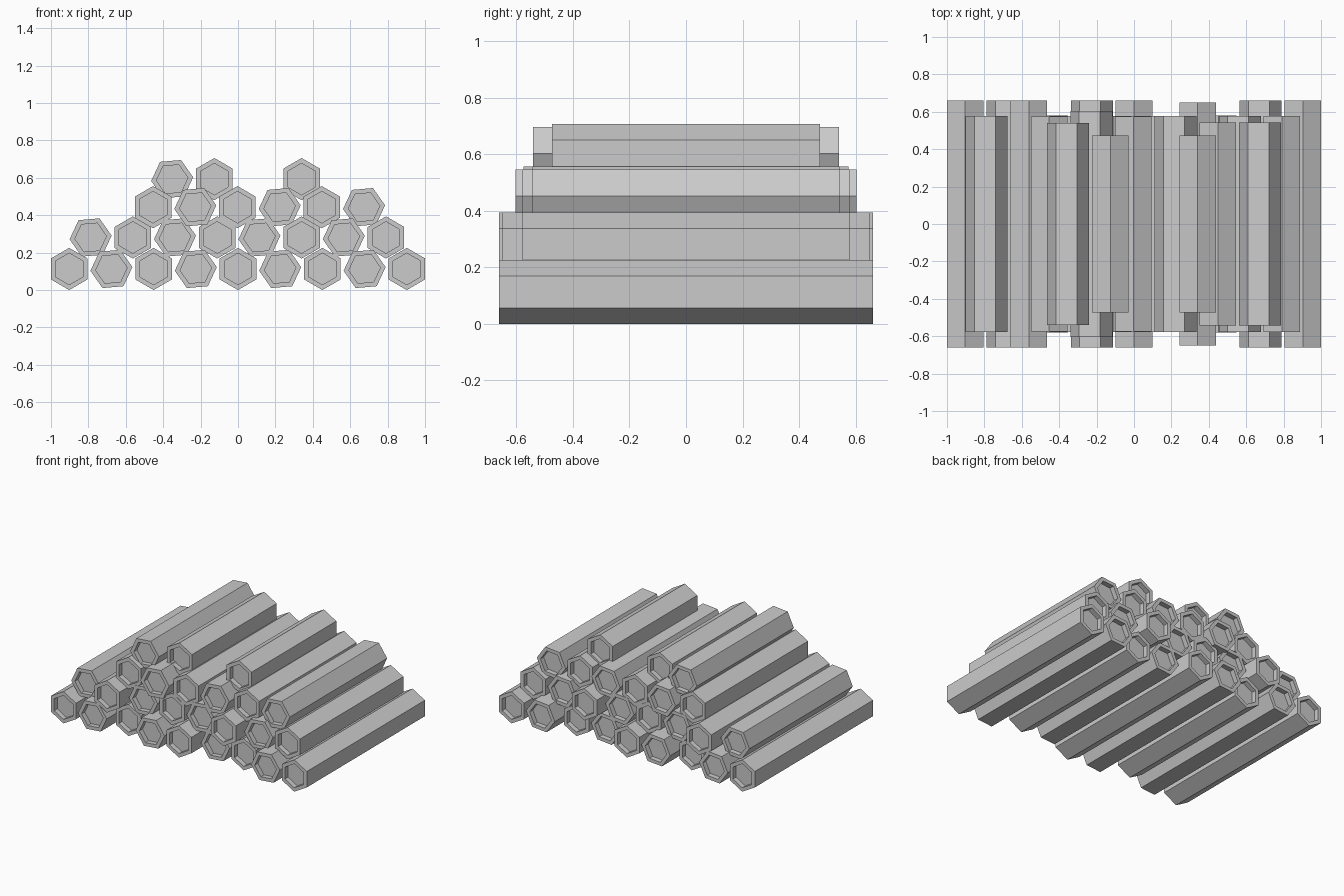
import bpy, bmesh
from math import radians, sin, cos, pi

if "Cube" in bpy.data.objects:
    bpy.data.objects.remove(bpy.data.objects["Cube"])

R = 0.1127      # hexagon circumradius
INNER = 0.75    # recess size relative to the outside
DEPTH = 0.035   # recess depth
STEP = 0.2256   # sideways spacing


def hex_ring(bm, x, y, z, r, turn):
    return [bm.verts.new((x + r * cos(turn + k * pi / 3), y,
                          z + r * sin(turn + k * pi / 3))) for k in range(6)]


def bridge(bm, a, b):
    for k in range(6):
        bm.faces.new((a[k], a[(k + 1) % 6], b[(k + 1) % 6], b[k]))


def hex_bar(name, x, z, half, turned):
    """Hexagonal bar along y with a shallow recess in both ends."""
    turn = radians(5 if turned else 30)
    bm = bmesh.new()
    profile = [(-half + DEPTH, R * INNER), (-half, R * INNER), (-half, R),
               (half, R), (half, R * INNER), (half - DEPTH, R * INNER)]
    rings = [hex_ring(bm, x, y, z, r, turn) for y, r in profile]
    for a, b in zip(rings, rings[1:]):
        bridge(bm, a, b)
    bm.faces.new(rings[0])
    bm.faces.new(rings[-1])
    bmesh.ops.recalc_face_normals(bm, faces=bm.faces[:])
    mesh = bpy.data.meshes.new(name)
    bm.to_mesh(mesh)
    bm.free()
    bpy.context.collection.objects.link(bpy.data.objects.new(name, mesh))


# Rows: height, first x, first bar is turned, half lengths (None = gap)
rows = [
    (0.1127, -0.9024, False, [.66, .66, .58, .66, .66, .577, .58, .66, .66]),
    (0.281, -0.7880, True, [.577, .66, .577, .577, .577, .65, .577, .577]),
    (0.443, -0.4540, False, [.575, .603, .575, .577, .543, .543]),
    (0.593, -0.3520, True, [.541, .473, None, .473]),
]
for r, (z, x0, turned, halves) in enumerate(rows):
    for i, half in enumerate(halves):
        if half:
            x = 0.34 if (r, i) == (3, 3) else x0 + i * STEP
            hex_bar(f"row_{r + 1}_bar_{i + 1}", x, z, half, turned ^ (i % 2 == 1))
